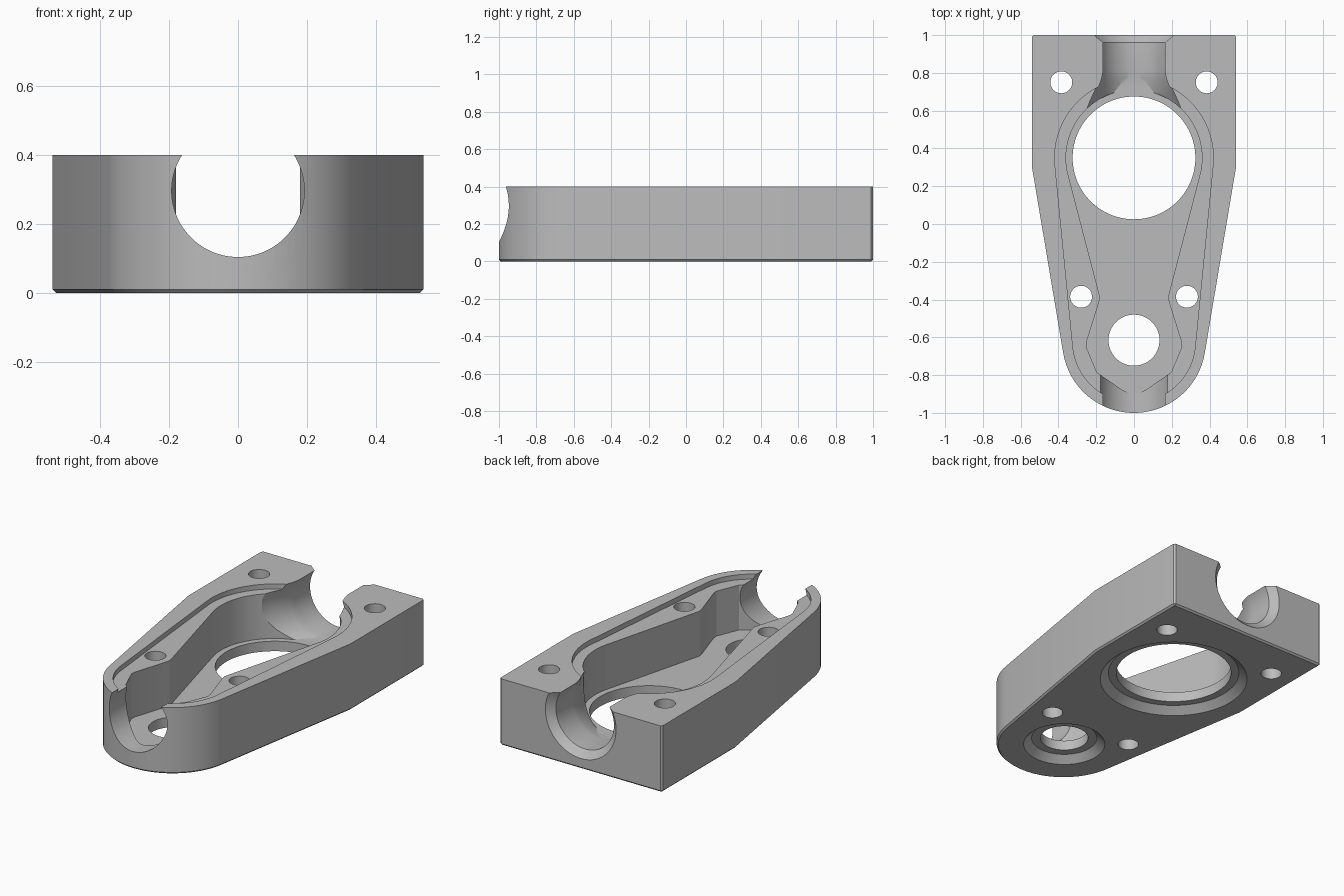
import bpy, bmesh
from math import radians, sin, cos, tau
from mathutils import Matrix

if "Cube" in bpy.data.objects:
    bpy.data.objects.remove(bpy.data.objects["Cube"], do_unlink=True)

FLOOR, STEP, TOP = 0.10, 0.37, 0.40
BORE_Z = 0.297


def arc(cy, r, a0, a1, n):
    """Points of an arc centred on the middle line."""
    steps = [radians(a0 + (a1 - a0) * i / n) for i in range(n + 1)]
    return [(r * cos(a), cy + r * sin(a)) for a in steps]


def mirrored(pts):
    """Close a right-hand outline with its mirror image."""
    return pts + [(-x, y) for x, y in reversed(pts) if abs(x) > 1e-4]


def finish(bm, name):
    bmesh.ops.remove_doubles(bm, verts=bm.verts, dist=1e-5)
    bmesh.ops.recalc_face_normals(bm, faces=bm.faces)
    mesh = bpy.data.meshes.new(name)
    bm.to_mesh(mesh)
    bm.free()
    ob = bpy.data.objects.new(name, mesh)
    bpy.context.collection.objects.link(ob)
    return ob


def prism(name, outline, z0, z1, chamfer=0):
    bm = bmesh.new()
    face = bm.faces.new([bm.verts.new((x, y, z0)) for x, y in outline])
    new = bmesh.ops.extrude_face_region(bm, geom=[face])["geom"]
    verts = [v for v in new if isinstance(v, bmesh.types.BMVert)]
    bmesh.ops.translate(bm, verts=verts, vec=(0, 0, z1 - z0))
    if chamfer:
        edges = [e for e in bm.edges
                 if all(v.co.z < z0 + 1e-4 for v in e.verts)
                 or all(v.co.y > 0.99 for v in e.verts)
                 and abs(e.verts[0].co.z - e.verts[1].co.z) > 0.1]
        bmesh.ops.bevel(bm, geom=edges, offset=chamfer, segments=1,
                        affect='EDGES', clamp_overlap=True)
    return finish(bm, name)


def lathe(name, profile, centre, along_y=False, n=96):
    """Solid of revolution from (radius, position) pairs."""
    bm = bmesh.new()
    rings = [[bm.verts.new((r * cos(tau * i / n), r * sin(tau * i / n), t))
              for i in range(n)] for r, t in profile]
    for a, b in zip(rings, rings[1:]):
        for i in range(n):
            j = (i + 1) % n
            bm.faces.new((a[i], a[j], b[j], b[i]))
    bm.faces.new(rings[0])
    bm.faces.new(rings[-1])
    turn = Matrix.Rotation(radians(-90), 4, 'X') if along_y else Matrix()
    bm.transform(Matrix.Translation(centre) @ turn)
    return finish(bm, name)


def boolean(target, tool, operation='DIFFERENCE'):
    mod = target.modifiers.new("cut", 'BOOLEAN')
    mod.operation, mod.solver, mod.object = operation, 'EXACT', tool
    bpy.context.view_layer.objects.active = target
    bpy.ops.object.modifier_apply(modifier=mod.name)
    bpy.data.objects.remove(tool, do_unlink=True)


# Tapered housing with a rounded nose
nose = arc(-0.62, 0.38, -10, -90, 24)
body = prism("housing", mirrored([(0.54, 1), (0.54, 0.3)] + nose), 0, TOP, 0.01)

# Shallow rim step around the pocket
rim = arc(0.35, 0.42, 90, -6, 32) + arc(-0.62, 0.325, -6, -90, 24)
boolean(body, prism("rim_cutter", mirrored(rim), STEP, TOP + 0.1))

# Waisted pocket down to the floor
waist = [(0.187, -0.36), (0.18, -0.39), (0.187, -0.42)]
tip = [(0.25, -0.62), (0.253, -0.65), (0.197, -0.785), (0.06, -0.88),
       (0.03, -0.894), (0, -0.898)]
pocket = arc(0.35, 0.36, 90, -14, 40) + waist + tip
boolean(body, prism("pocket_cutter", mirrored(pocket), FLOOR, TOP + 0.1))

# Front bore, and rear bore with a chamfered mouth and flared inner end
boolean(body, lathe("front_bore_cutter", [(0.193, -1.1), (0.193, -0.72)],
                    (0, 0, BORE_Z), True))
flare = lathe("rear_bore_cutter",
              [(0.262, 0.6), (0.245, 0.65), (0.222, 0.7), (0.2, 0.77),
               (0.193, 0.81), (0.193, 0.96), (0.235, 1), (0.285, 1.05)],
              (0, 0, BORE_Z), True)
above_floor = prism("floor_limit", mirrored([(0.5, 1.2), (0.5, 0.4)]), FLOOR, 0.8)
# The mouth is higher than the floor limit only near its outer end
mouth = lathe("mouth_cutter", [(0.193, 0.96), (0.235, 1), (0.285, 1.05)],
              (0, 0, BORE_Z), True)
boolean(flare, above_floor, 'INTERSECT')
boolean(body, flare)
boolean(body, mouth)

# Floor openings with chamfered seats underneath
for y, r, seat, lip in ((0.35, 0.325, 0.37, 0.416), (-0.615, 0.135, 0.185, 0.23)):
    boolean(body, lathe("opening_cutter",
                        [(lip + 0.05, -0.05), (lip, 0), (seat, 0.04),
                         (r, 0.04), (r, 0.15)], (0, y, 0)))

# Four through holes for bolts
for x, y in ((0.385, 0.75), (0.28, -0.385)):
    for side in (-1, 1):
        boolean(body, lathe("bolt_cutter", [(0.058, -0.1), (0.058, 0.6)],
                            (side * x, y, 0), n=40))

# One plain grey metal
metal = bpy.data.materials.new("grey_metal")
metal.use_nodes = True
colour = (0.5, 0.5, 0.5, 1)
metal.diffuse_color = colour
metal.node_tree.nodes["Principled BSDF"].inputs["Base Color"].default_value = colour
body.data.materials.clear()
body.data.materials.append(metal)
for poly in body.data.polygons:
    poly.material_index = 0

for ob in bpy.context.selected_objects:
    ob.select_set(False)
body.select_set(True)
bpy.context.view_layer.objects.active = body
bpy.ops.object.shade_smooth_by_angle(angle=radians(25))
